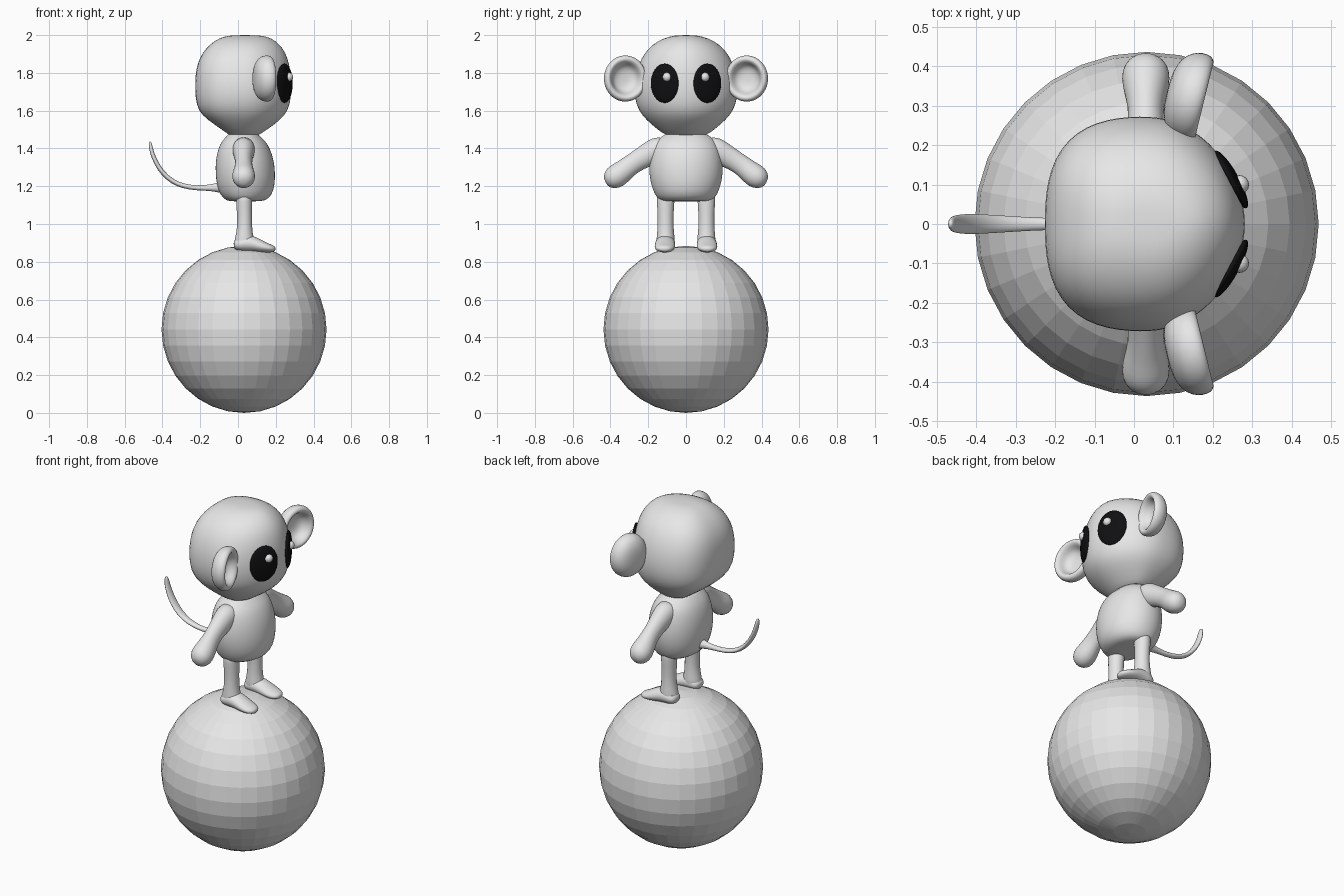
import bpy, bmesh, math
from mathutils import Vector, Matrix


def material(name, col):
    m = bpy.data.materials.new(name)
    m.diffuse_color = (*col, 1)
    return m


GREY = material("light grey", (0.8, 0.8, 0.8))
BLACK = material("eye black", (0.005, 0.005, 0.006))


def finish(name, bm, mat=GREY, smooth=True, sub=0):
    bmesh.ops.recalc_face_normals(bm, faces=bm.faces[:])
    me = bpy.data.meshes.new(name)
    bm.to_mesh(me)
    bm.free()
    me.materials.append(mat)
    for p in me.polygons:
        p.use_smooth = smooth
    ob = bpy.data.objects.new(name, me)
    bpy.context.collection.objects.link(ob)
    if sub:
        mod = ob.modifiers.new("smooth", 'SUBSURF')
        mod.levels = mod.render_levels = sub
    return ob


def loft(name, rings, sub=1):
    """Skin a list of closed rings of points and cap both ends."""
    bm = bmesh.new()
    vs = [[bm.verts.new(p) for p in r] for r in rings]
    n = len(rings[0])
    for a, b in zip(vs, vs[1:]):
        for i in range(n):
            j = (i + 1) % n
            bm.faces.new((a[i], a[j], b[j], b[i]))
    bm.faces.new(vs[0])
    bm.faces.new(vs[-1])
    return finish(name, bm, sub=sub)


def trunk_ring(z, back, front, half, nb, nf, cx, n=32):
    """Rounded section with its own squareness at the back and front."""
    pts = []
    for i in range(n):
        a = 2 * math.pi * i / n
        c, s = math.cos(a), math.sin(a)
        e = nf if c > 0 else nb
        r = (abs(c) ** e + abs(s) ** e) ** (-1 / e)
        pts.append(Vector((cx + (front - cx if c > 0 else cx - back) * r * c, half * r * s, z)))
    return pts


def tube(name, pts, side, n=16):
    """pts: x, y, z, radius along side, radius across side."""
    rings, side = [], Vector(side)
    for i, p in enumerate(pts):
        t = Vector(pts[min(i + 1, len(pts) - 1)][:3]) - Vector(pts[max(i - 1, 0)][:3])
        up = t.cross(side).normalized()
        rings.append([Vector(p[:3]) + side * p[3] * math.cos(2 * math.pi * k / n)
                      + up * p[4] * math.sin(2 * math.pi * k / n) for k in range(n)])
    return loft(name, rings)


def ball(name, loc, scale, mat=GREY, turn=0, smooth=True, seg=32, rings=16):
    bm = bmesh.new()
    bmesh.ops.create_uvsphere(bm, u_segments=seg, v_segments=rings, radius=1)
    bm.transform(Matrix.Translation(loc) @ Matrix.Rotation(turn, 4, 'Z') @ Matrix.Diagonal((*scale, 1)))
    return finish(name, bm, mat, smooth)


# faceted ball underfoot
ball("balance_ball", (0.032, 0, 0.442), (0.437, 0.437, 0.442), smooth=False)

# head: z, back x, front x, half width
head = [(1.465, -0.03, 0.09, 0.06), (1.47, -0.045, 0.11, 0.11), (1.50, -0.085, 0.155, 0.15),
        (1.55, -0.16, 0.225, 0.21), (1.60, -0.212, 0.268, 0.252), (1.67, -0.226, 0.283, 0.274),
        (1.75, -0.228, 0.285, 0.274), (1.82, -0.222, 0.278, 0.26), (1.88, -0.203, 0.264, 0.235),
        (1.93, -0.17, 0.24, 0.2), (1.97, -0.125, 0.2, 0.148), (1.993, -0.075, 0.155, 0.09),
        (2.0, -0.025, 0.1, 0.04)]
loft("head", [trunk_ring(*r, 2.8, 1.85, 0.04) for r in head])

# body
body = [(1.12, -0.03, 0.1, 0.09), (1.122, -0.06, 0.145, 0.14), (1.15, -0.092, 0.178, 0.162),
        (1.20, -0.112, 0.195, 0.184), (1.27, -0.12, 0.198, 0.197), (1.34, -0.118, 0.19, 0.193),
        (1.40, -0.105, 0.17, 0.18), (1.44, -0.085, 0.145, 0.16), (1.465, -0.06, 0.115, 0.125),
        (1.485, -0.045, 0.1, 0.1)]
loft("body", [trunk_ring(*r, 2.2, 2.0, 0.035) for r in body])

# tail curving up behind
tube("tail", [(-0.06, 0, 1.195, 0.035, 0.035), (-0.11, 0, 1.193, 0.025, 0.026),
              (-0.15, 0, 1.192, 0.016, 0.016), (-0.22, 0, 1.19, 0.015, 0.013),
              (-0.29, 0, 1.2, 0.019, 0.013), (-0.35, 0, 1.225, 0.023, 0.013),
              (-0.40, 0, 1.27, 0.026, 0.013), (-0.435, 0, 1.325, 0.026, 0.012),
              (-0.457, 0, 1.38, 0.022, 0.011), (-0.464, 0, 1.42, 0.017, 0.01),
              (-0.466, 0, 1.438, 0.007, 0.005)], (0, 1, 0))

# ear outline: radius, height toward the front
EAR = [(0.02, -0.05), (0.06, -0.047), (0.095, -0.034), (0.117, -0.012), (0.125, 0.015),
       (0.122, 0.037), (0.108, 0.05), (0.092, 0.044), (0.08, 0.025), (0.068, 0.0),
       (0.04, -0.012), (0.015, -0.014)]

for s, tag in ((1, "left"), (-1, "right")):
    # arm ending in a round hand
    tube(tag + "_arm", [(0.03, s * y, z, a, b) for y, z, a, b in (
        (0.09, 1.415, 0.06, 0.05), (0.15, 1.395, 0.062, 0.072), (0.20, 1.367, 0.054, 0.064),
        (0.25, 1.34, 0.046, 0.056), (0.30, 1.307, 0.046, 0.055), (0.335, 1.278, 0.056, 0.06),
        (0.37, 1.252, 0.064, 0.066), (0.40, 1.236, 0.057, 0.056), (0.418, 1.226, 0.038, 0.038),
        (0.427, 1.222, 0.015, 0.015))], (1, 0, 0))
    # leg
    tube(tag + "_leg", [(x, s * 0.108, z, a, b) for x, z, a, b in (
        (0.033, 1.18, 0.045, 0.05), (0.033, 1.12, 0.043, 0.048), (0.034, 1.06, 0.041, 0.043),
        (0.035, 1.0, 0.04, 0.042), (0.034, 0.95, 0.044, 0.046), (0.034, 0.91, 0.055, 0.05),
        (0.034, 0.875, 0.055, 0.05))], (1, 0, 0))
    # foot pointing forward
    tube(tag + "_foot", [(x, s * y, z, a, b) for x, y, z, a, b in (
        (-0.022, 0.11, 0.885, 0.015, 0.012), (-0.016, 0.11, 0.886, 0.036, 0.024),
        (0.005, 0.11, 0.891, 0.049, 0.036), (0.04, 0.11, 0.9, 0.053, 0.047),
        (0.08, 0.11, 0.895, 0.054, 0.042), (0.12, 0.112, 0.882, 0.056, 0.033),
        (0.16, 0.113, 0.872, 0.053, 0.024), (0.187, 0.113, 0.868, 0.038, 0.018),
        (0.199, 0.113, 0.867, 0.016, 0.009))], (0, 1, 0))
    # cupped ear, turned slightly inward
    turn = Matrix.Translation((0.133, s * 0.326, 1.77)) @ Matrix.Rotation(-s * 0.24, 4, 'Z')
    loft(tag + "_ear", [[turn @ Vector((h, 0.94 * r * math.cos(k * math.pi / 12),
                                        r * math.sin(k * math.pi / 12)))
                         for k in range(24)] for r, h in EAR])
    # eye and its highlight
    ball(tag + "_eye", (0.246, s * 0.113, 1.745), (0.02, 0.083, 0.104), BLACK, s * 0.504)
    ball(tag + "_eye_highlight", (0.268, s * 0.1, 1.778), (0.024,) * 3, seg=16, rings=10)
